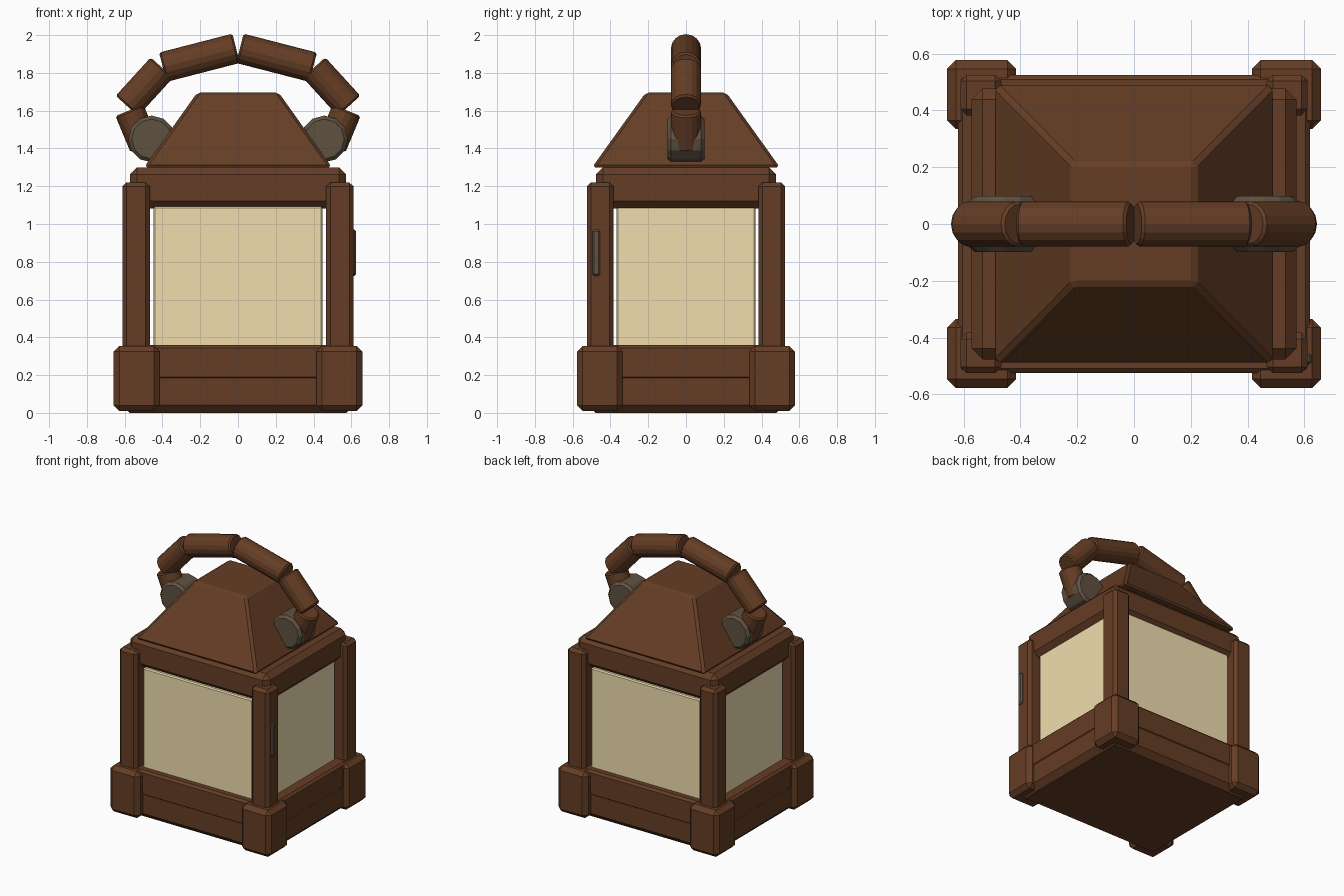
import bpy, bmesh
from math import radians
from mathutils import Vector, Matrix

if "Cube" in bpy.data.objects:
    bpy.data.objects.remove(bpy.data.objects["Cube"])


def material(name, rgb):
    m = bpy.data.materials.new(name)
    m.diffuse_color = (*rgb, 1)
    m.use_nodes = True
    m.node_tree.nodes["Principled BSDF"].inputs["Base Color"].default_value = m.diffuse_color
    return m


WOOD = material("wood", (0.130, 0.047, 0.018))
IRON = material("iron", (0.115, 0.083, 0.052))
GLASS = material("glass", (0.88, 0.73, 0.43))


def finish(name, bm, mat, bevel):
    bmesh.ops.recalc_face_normals(bm, faces=bm.faces)
    # chamfer only the crisp edges
    edges = [e for e in bm.edges if e.calc_face_angle(0) > radians(42)]
    bmesh.ops.bevel(bm, geom=edges, offset=bevel, segments=1, affect='EDGES')
    me = bpy.data.meshes.new(name)
    bm.to_mesh(me)
    bm.free()
    me.materials.append(mat)
    ob = bpy.data.objects.new(name, me)
    bpy.context.collection.objects.link(ob)
    return ob


def box(name, lo, hi, mat, bevel, taper=(1, 1)):
    lo, hi = Vector(lo), Vector(hi)
    mid, size = (lo + hi) / 2, hi - lo
    bm = bmesh.new()
    bmesh.ops.create_cube(bm, size=1)
    for v in bm.verts:
        t = taper if v.co.z > 0 else (1, 1)
        v.co = mid + Vector((v.co.x * size.x * t[0], v.co.y * size.y * t[1], v.co.z * size.z))
    return finish(name, bm, mat, bevel)


def rod(name, a, b, r, sides, mat, bevel):
    a, b = Vector(a), Vector(b)
    d = b - a
    bm = bmesh.new()
    rot = d.to_track_quat('Z', 'Y').to_matrix().to_4x4()
    bmesh.ops.create_cone(bm, cap_ends=True, segments=sides, radius1=r, radius2=r,
                          depth=d.length, matrix=Matrix.Translation((a + b) / 2) @ rot)
    return finish(name, bm, mat, bevel)


# base: lower slab runs up inside the upper one, leaving a fine seam
box("base_lower", (-0.615, -0.52, 0), (0.615, 0.52, 0.25), WOOD, 0.042)
box("base_upper", (-0.62, -0.525, 0.173), (0.62, 0.525, 0.36), WOOD, 0.016)

# corner feet and posts
for sx, side in ((-1, "left"), (1, "right")):
    for sy, face in ((-1, "front"), (1, "back")):
        def corner(name, x, y, z, bevel):
            xs, ys = sorted(sx * v for v in x), sorted(sy * v for v in y)
            box(f"{name}_{face}_{side}", (xs[0], ys[0], z[0]), (xs[1], ys[1], z[1]), WOOD, bevel)
        corner("foot", (0.415, 0.658), (0.335, 0.577), (0.01, 0.355), 0.03)
        corner("post", (0.467, 0.612), (0.383, 0.525), (0.3, 1.22), 0.022)

# four thin glass panes between the posts
for s, face, side in ((-1, "front", "left"), (1, "back", "right")):
    y0, y1 = sorted((s * 0.44, s * 0.472))
    box(f"glass_pane_{face}", (-0.448, y0, 0.33), (0.448, y1, 1.092), GLASS, 0.008)
    x0, x1 = sorted((s * 0.505, s * 0.537))
    box(f"glass_pane_{side}", (x0, -0.368, 0.33), (x1, 0.368, 1.092), GLASS, 0.008)

# top frame and hipped roof
box("top_frame", (-0.572, -0.477, 1.083), (0.572, 0.477, 1.3), WOOD, 0.038)
box("roof", (-0.497, -0.497, 1.3), (0.497, 0.497, 1.695), WOOD, 0.015, (0.435, 0.43))

# latch on the front right post
box("latch", (0.59, -0.496, 0.725), (0.626, -0.454, 0.97), IRON, 0.01)

# handle: pivots and jointed grip, mirrored left and right
path = (((0.01, 1.93), (0.398, 1.83)),
        ((0.403, 1.828), (0.588, 1.625)),
        ((0.575, 1.602), (0.495, 1.41)))
for s, side in ((-1, "left"), (1, "right")):
    rod(f"handle_pivot_{side}", (s * 0.457, -0.098, 1.45), (s * 0.457, 0.098, 1.45), 0.124, 12, IRON, 0.018)
    for i, (a, b) in enumerate(path):
        rod(f"handle_segment_{side}_{i + 1}", (s * a[0], 0, a[1]), (s * b[0], 0, b[1]), 0.08, 16, WOOD, 0.01)
